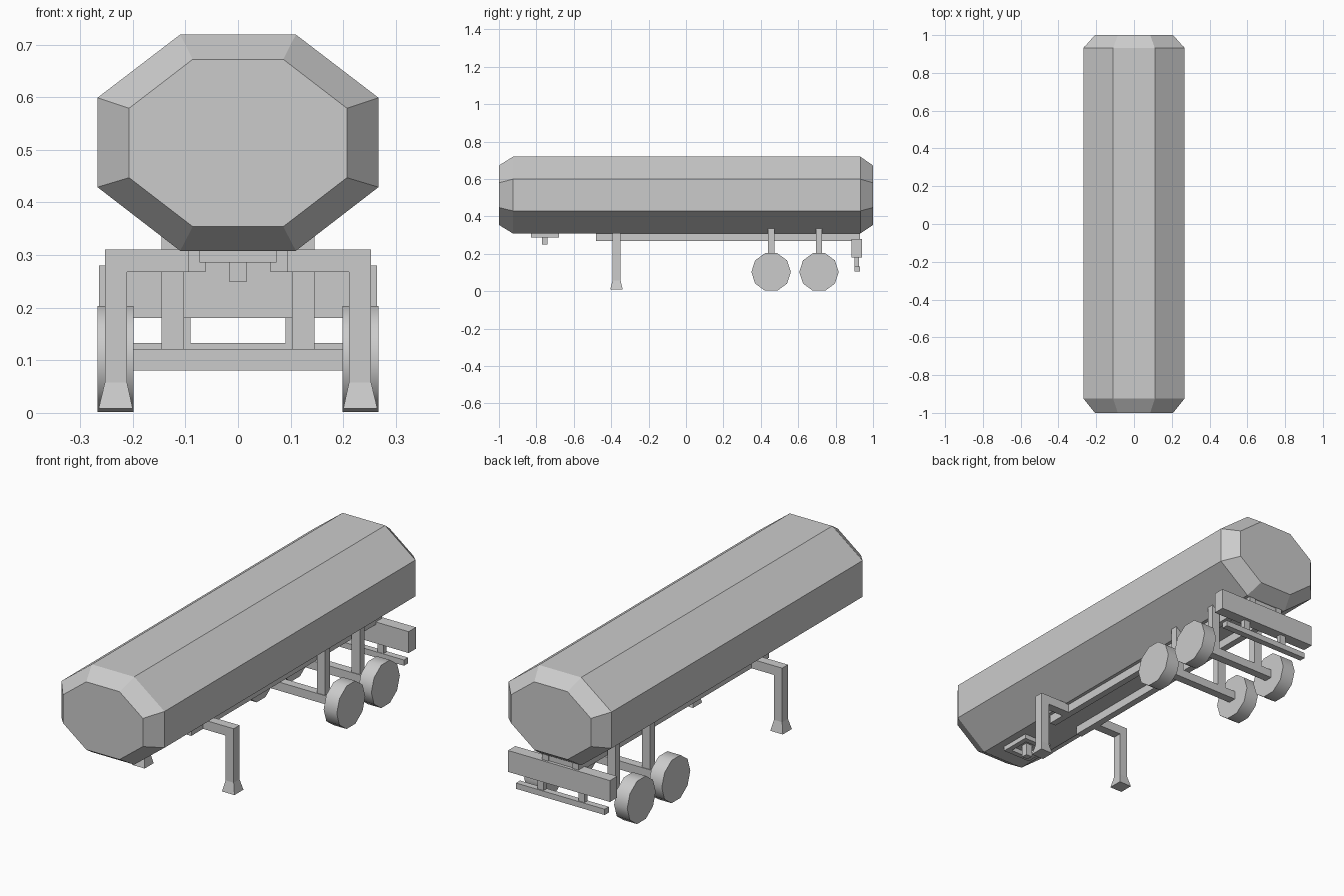
import bpy, bmesh, math
from mathutils import Matrix, Vector

if "Cube" in bpy.data.objects:
    bpy.data.objects.remove(bpy.data.objects["Cube"])


def finish(name, bm):
    bmesh.ops.recalc_face_normals(bm, faces=bm.faces)
    me = bpy.data.meshes.new(name)
    bm.to_mesh(me)
    bm.free()
    ob = bpy.data.objects.new(name, me)
    bpy.context.collection.objects.link(ob)
    return ob


def loft(name, rings):
    """Closed solid through a list of matching point rings."""
    bm = bmesh.new()
    loops = [[bm.verts.new(p) for p in r] for r in rings]
    n = len(loops[0])
    for a, b in zip(loops, loops[1:]):
        for i in range(n):
            j = (i + 1) % n
            bm.faces.new((a[i], a[j], b[j], b[i]))
    bm.faces.new(loops[0])
    bm.faces.new(loops[-1])
    return finish(name, bm)


def box(name, x0, x1, y0, y1, z0, z1):
    bm = bmesh.new()
    mid = Vector(((x0 + x1) / 2, (y0 + y1) / 2, (z0 + z1) / 2))
    size = Matrix.Diagonal((x1 - x0, y1 - y0, z1 - z0, 1))
    bmesh.ops.create_cube(bm, size=1, matrix=Matrix.Translation(mid) @ size)
    return finish(name, bm)


def mirror(ob):
    ob.modifiers.new("Mirror", 'MIRROR').use_mirror_merge = False
    return ob


def octagon(y, xa, xb, z0, z1, z2, z3):
    pts = [(xa, z0), (xb, z1), (xb, z2), (xa, z3)]
    pts += [(-x, z) for x, z in reversed(pts)]
    return [(x, y, z) for x, z in pts]


# Tank with chamfered ends
end = (0.086, 0.207, 0.354, 0.447, 0.579, 0.672)
body = (0.11, 0.267, 0.308, 0.429, 0.599, 0.719)
loft("tank", [octagon(-1, *end), octagon(-0.925, *body),
              octagon(0.932, *body), octagon(1, *end)])

# Chassis rails and rear cross member
mirror(box("chassis_rail", 0.062, 0.094, -0.48, 0.93, 0.268, 0.312))
box("chassis_cross_member", -0.065, 0.065, 0.885, 0.925, 0.272, 0.312)

# Coupling frame and pin under the nose
mirror(box("coupling_side", 0.048, 0.073, -0.83, -0.68, 0.286, 0.312))
for label, y in (("front", -0.83), ("rear", -0.705)):
    box(f"coupling_{label}", -0.048, 0.048, y, y + 0.025, 0.286, 0.312)
box("coupling_pin", -0.016, 0.016, -0.771, -0.741, 0.249, 0.312)

# Landing legs: arm, then post flaring into a foot
mirror(box("landing_arm", 0.09, 0.211, -0.393, -0.35, 0.268, 0.311))


def rect(z, x0, x1, y0, y1):
    return [(x0, y0, z), (x1, y0, z), (x1, y1, z), (x0, y1, z)]


mirror(loft("landing_leg", [rect(0.008, 0.2, 0.265, -0.405, -0.338),
                            rect(0.058, 0.211, 0.253, -0.393, -0.35),
                            rect(0.311, 0.211, 0.253, -0.393, -0.35)]))

# Two axles, each with hangers and ten-sided wheels
for label, y in (("front", 0.455), ("rear", 0.711)):
    box(f"{label}_axle", -0.21, 0.21, y - 0.02, y + 0.02, 0.081, 0.121)
    mirror(box(f"{label}_hanger", 0.103, 0.145, y - 0.017, y + 0.017, 0.1, 0.335))
    rings = []
    for x in (0.199, 0.267):
        rings.append([(x, y + 0.1055 * math.cos(k * math.tau / 10),
                       0.1025 + 0.1055 * math.sin(k * math.tau / 10)) for k in range(10)])
    wheel = mirror(loft(f"{label}_wheel", rings))
    for f in wheel.data.polygons:
        f.use_smooth = len(f.vertices) == 4
    for e in wheel.data.edges:
        a, b = (wheel.data.vertices[i].co.x for i in e.vertices)
        e.use_edge_sharp = abs(a - b) < 1e-4

# Rear bumper, guard bar and posts
box("rear_bumper", -0.264, 0.264, 0.886, 0.94, 0.18, 0.28)
mirror(box("guard_post", 0.09, 0.122, 0.902, 0.925, 0.12, 0.19))
box("guard_bar", -0.23, 0.23, 0.9, 0.93, 0.106, 0.133)
